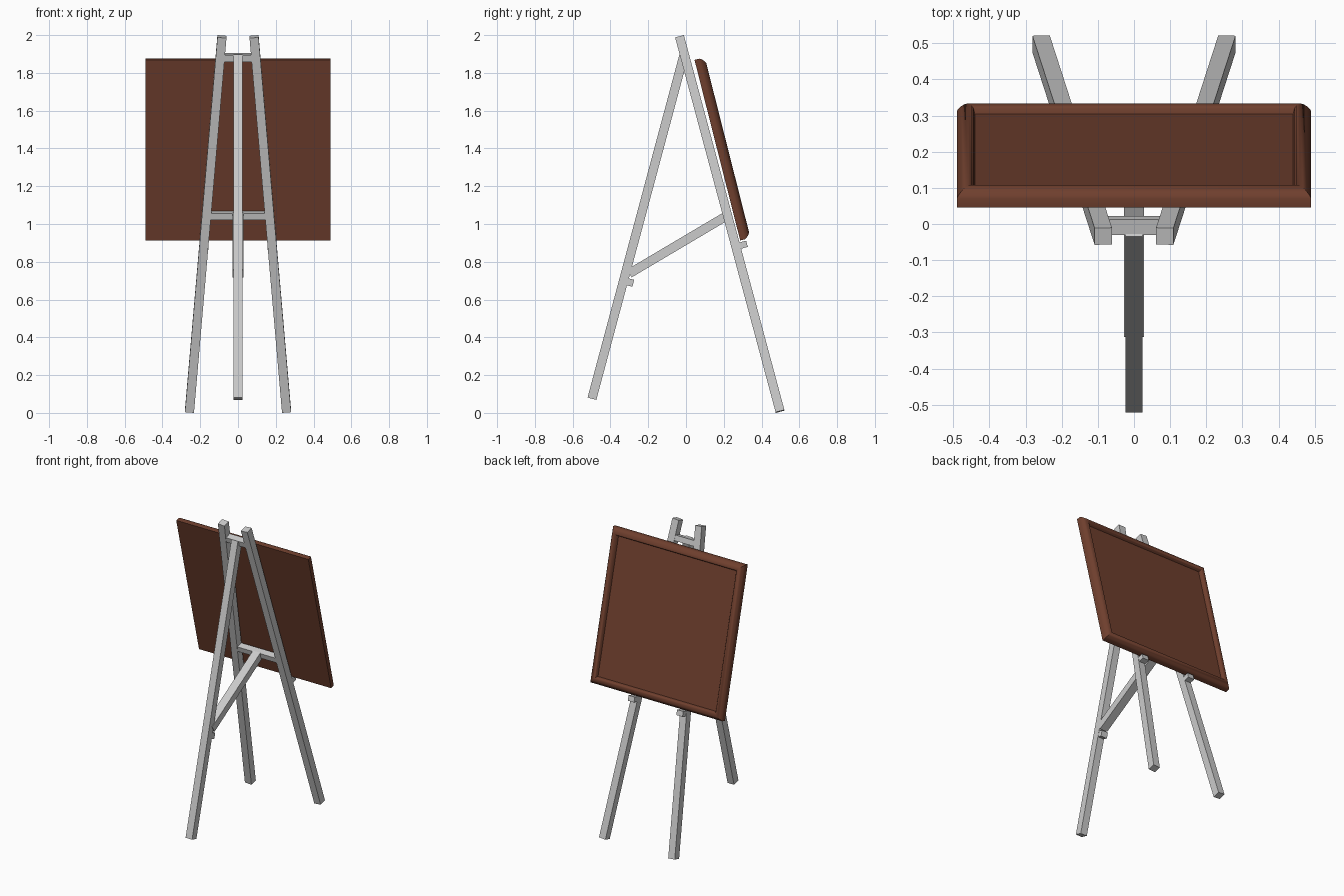
import bpy, bmesh, math
from mathutils import Vector, Matrix

if "Cube" in bpy.data.objects:
    bpy.data.objects.remove(bpy.data.objects["Cube"])


def beam(name, p1, p2, width, thick):
    """Square-section bar from p1 to p2; width runs roughly along x."""
    p1, p2 = Vector(p1), Vector(p2)
    z = (p2 - p1).normalized()
    y = z.cross(Vector((1, 0, 0))).normalized()
    x = y.cross(z)
    rot = Matrix((x, y, z)).transposed().to_4x4()
    bm = bmesh.new()
    bmesh.ops.create_cube(bm, size=1)
    bmesh.ops.scale(bm, vec=(width, thick, (p2 - p1).length), verts=bm.verts)
    return finish(name, bm, Matrix.Translation((p1 + p2) / 2) @ rot)


def finish(name, bm, matrix):
    bmesh.ops.recalc_face_normals(bm, faces=bm.faces)
    mesh = bpy.data.meshes.new(name)
    bm.to_mesh(mesh)
    bm.free()
    obj = bpy.data.objects.new(name, mesh)
    obj.matrix_world = matrix
    bpy.context.collection.objects.link(obj)
    return obj


T = 0.048
LEAN = math.radians(15)

# Front legs with the pegs that carry the board
for side, s in (("left", -1), ("right", 1)):
    beam(f"front_leg_{side}", (s * 0.257, 0.498, 0.008), (s * 0.085, -0.034, 1.992), T, T)
    beam(f"board_peg_{side}", (s * 0.18, 0.265, 0.88), (s * 0.18, 0.323, 0.895), 0.046, 0.034)


# Cross bars between the front legs, leaning with them
def crossbar(name, half, y, z):
    bm = bmesh.new()
    bmesh.ops.create_cube(bm, size=1)
    bmesh.ops.scale(bm, vec=(half * 2, 0.044, 0.036), verts=bm.verts)
    finish(name, bm, Matrix.Translation((0, y, z)) @ Matrix.Rotation(LEAN, 4, 'X'))


crossbar("top_crossbar", 0.085, -0.004, 1.882)
crossbar("middle_crossbar", 0.155, 0.22, 1.045)

# Back leg, its brace and the stop under the brace
beam("back_leg", (0, -0.498, 0.075), (0, -0.012, 1.89), T, T)
beam("brace", (0, -0.30, 0.738), (0, 0.21, 1.04), 0.056, T)
beam("brace_stop", (0, -0.333, 0.70), (0, -0.279, 0.686), 0.046, 0.038)

# Board: moulded frame profile (inset from edge, height) ending in a recessed panel
profile = [(0, 0), (0, 0.026), (0.004, 0.034), (0.012, 0.043), (0.022, 0.052),
           (0.032, 0.056), (0.04, 0.054), (0.046, 0.046), (0.05, 0.03)]
bm = bmesh.new()
rings = []
for inset, h in profile:
    a, b = 0.49 - inset, 0.493 - inset
    rings.append([bm.verts.new((x, y, h)) for x, y in ((-a, -b), (a, -b), (a, b), (-a, b))])
for lo, hi in zip(rings, rings[1:]):
    for i in range(4):
        j = (i + 1) % 4
        bm.faces.new((lo[i], lo[j], hi[j], hi[i]))
bm.faces.new(rings[0][::-1])
bm.faces.new(rings[-1])
tilt = math.radians(14.2)
up = Vector((0, -math.sin(tilt), math.cos(tilt)))
out = Vector((0, math.cos(tilt), math.sin(tilt)))
rot = Matrix((Vector((-1, 0, 0)), up, out)).transposed().to_4x4()
board = finish("board", bm, Matrix.Translation((0, 0.166, 1.391)) @ rot)

# Brown board material
mat = bpy.data.materials.new("brown_board")
mat.diffuse_color = (0.16, 0.05, 0.027, 1)
mat.use_nodes = True
mat.node_tree.nodes["Principled BSDF"].inputs["Base Color"].default_value = mat.diffuse_color
board.data.materials.append(mat)
bpy.context.view_layer.objects.active = board
board.select_set(True)
bpy.ops.object.shade_smooth_by_angle(angle=math.radians(40))
